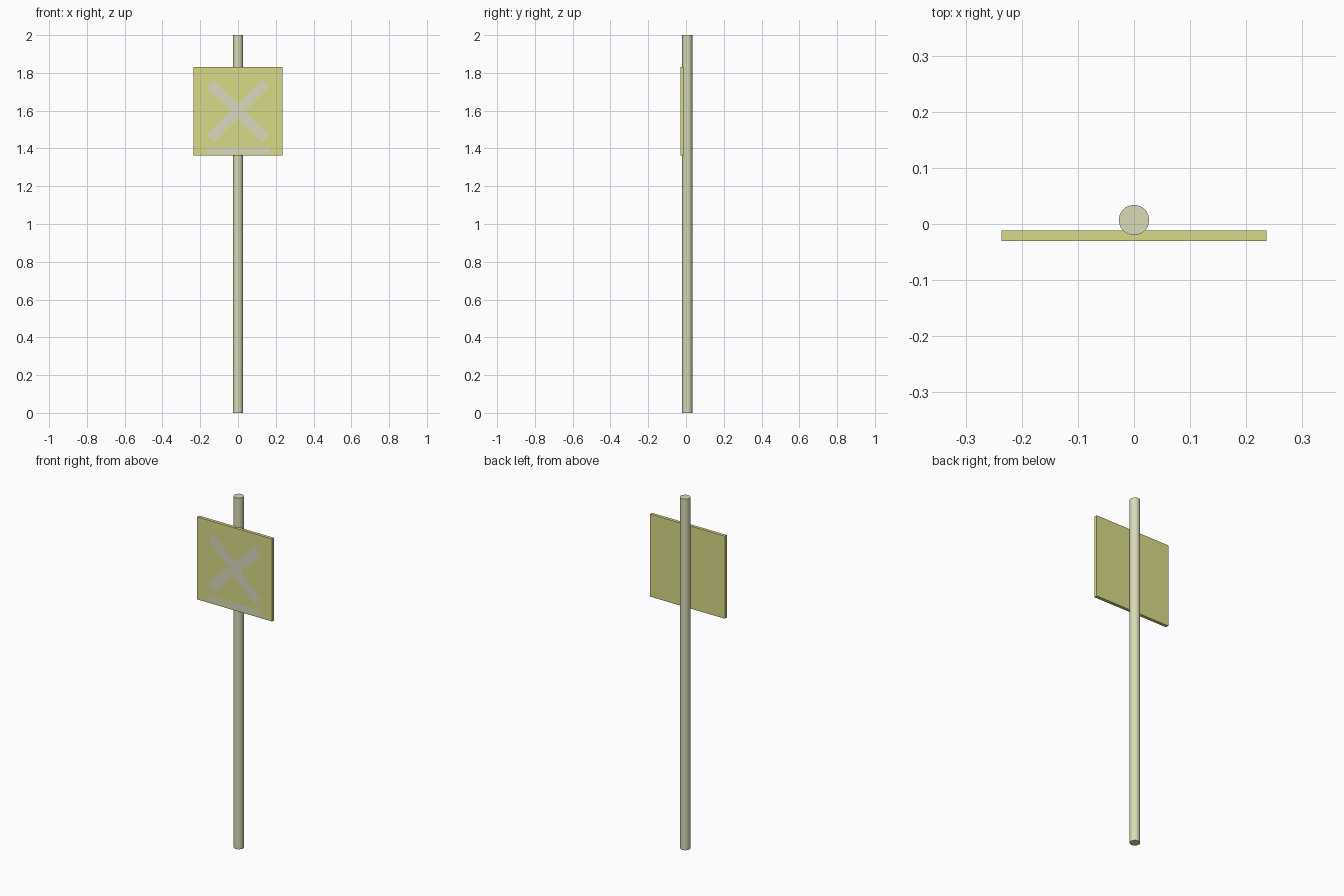
import bpy, bmesh, math

if "Cube" in bpy.data.objects:
    bpy.data.objects.remove(bpy.data.objects["Cube"])


def material(name, rgb):
    m = bpy.data.materials.new(name)
    m.diffuse_color = (*rgb, 1)
    m.use_nodes = True
    m.node_tree.nodes["Principled BSDF"].inputs["Base Color"].default_value = m.diffuse_color
    return m


pole_mat = material("pale_paint", (0.70, 0.70, 0.48))
sign_mat = material("yellow_paint", (0.70, 0.70, 0.25))
mark_mat = material("light_paint", (0.70, 0.70, 0.52))

SIGN_Z = 1.597
FRONT_Y = -0.030


def flat_marking(name, points):
    """Thin painted shape just in front of the board, facing -y."""
    bm = bmesh.new()
    bm.faces.new([bm.verts.new((x, FRONT_Y - 0.0006, SIGN_Z + z)) for x, z in points])
    mesh = bpy.data.meshes.new(name)
    bm.to_mesh(mesh)
    bm.free()
    obj = bpy.data.objects.new(name, mesh)
    bpy.context.collection.objects.link(obj)
    mesh.materials.append(mark_mat)
    return obj


# Round pole
bpy.ops.mesh.primitive_cylinder_add(vertices=32, radius=0.027, depth=2, location=(0, 0.007, 1))
pole = bpy.context.object
pole.name = "pole"
pole.data.materials.append(pole_mat)
bpy.ops.object.shade_smooth_by_angle()

# Square sign board on the front of the pole
bpy.ops.mesh.primitive_cube_add(size=1, location=(0, FRONT_Y + 0.009, SIGN_Z))
board = bpy.context.object
board.name = "sign_board"
board.scale = (0.472, 0.018, 0.47)
bpy.ops.object.transform_apply(location=False, rotation=False, scale=True)
board.data.materials.append(sign_mat)

# Cross marking: one arm end and inner corner, repeated four times
w, half = 0.027, 0.206
cross = []
for k in range(4):
    a = math.radians(45 + 90 * k)
    c, s = math.cos(a), math.sin(a)
    for u, v in ((half, -w), (half, w), (w, w)):
        cross.append((u * c - v * s, u * s + v * c))
flat_marking("cross_marking", cross)

# Bar marking along the bottom edge
flat_marking("bar_marking", [(-0.166, -0.225), (0.166, -0.225), (0.166, -0.193), (-0.166, -0.193)])
